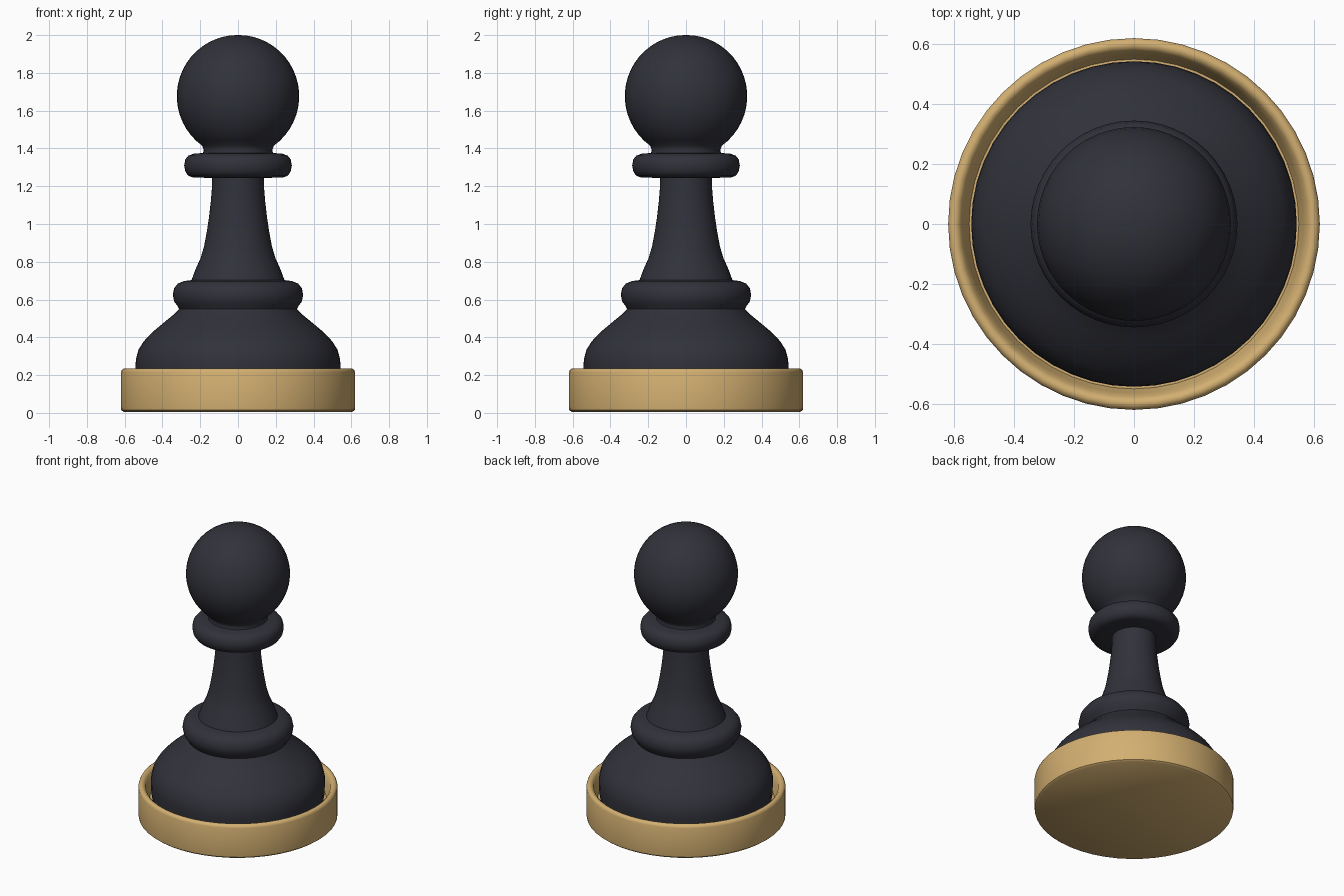
import bpy, bmesh, math

if "Cube" in bpy.data.objects:
    bpy.data.objects.remove(bpy.data.objects["Cube"])

SEGMENTS = 48


def material(name, color):
    m = bpy.data.materials.new(name)
    m.diffuse_color = (*color, 1)
    m.use_nodes = True
    m.node_tree.nodes["Principled BSDF"].inputs["Base Color"].default_value = m.diffuse_color
    return m


black = material("charcoal black", (0.031, 0.032, 0.043))
gold = material("warm gold", (0.65, 0.43, 0.165))


def lathe(name, profile, mat, angle=40):
    """Spin an (r, z) profile around z; points with r = 0 become poles."""
    bm = bmesh.new()
    rings = []
    for r, z in profile:
        if r < 1e-5:
            rings.append([bm.verts.new((0, 0, z))])
        else:
            rings.append([bm.verts.new((r * math.cos(a), r * math.sin(a), z))
                          for a in (2 * math.pi * i / SEGMENTS for i in range(SEGMENTS))])
    for lo, hi in zip(rings, rings[1:]):
        for i in range(SEGMENTS):
            j = (i + 1) % SEGMENTS
            if len(lo) == 1:
                bm.faces.new((lo[0], hi[j], hi[i]))
            elif len(hi) == 1:
                bm.faces.new((lo[i], lo[j], hi[0]))
            else:
                bm.faces.new((lo[i], lo[j], hi[j], hi[i]))
    bmesh.ops.recalc_face_normals(bm, faces=bm.faces)
    me = bpy.data.meshes.new(name)
    bm.to_mesh(me)
    bm.free()
    me.materials.append(mat)
    ob = bpy.data.objects.new(name, me)
    bpy.context.collection.objects.link(ob)
    bpy.ops.object.select_all(action='DESELECT')
    ob.select_set(True)
    bpy.context.view_layer.objects.active = ob
    bpy.ops.object.shade_smooth_by_angle(angle=math.radians(angle))
    return ob


# Gold base: shallow dish with a raised rim around the foot of the body
lathe("base_dish", [(0, 0.005), (0.605, 0.005), (0.618, 0.015), (0.62, 0.03),
                    (0.62, 0.215), (0.615, 0.228), (0.603, 0.235), (0.59, 0.233),
                    (0.578, 0.222), (0.565, 0.18), (0.55, 0.13), (0, 0.13)], gold)

# Body: foot, lower ring, tapering stem, collar and round head in one turned profile
body = [(0, 0.12), (0.53, 0.12), (0.54, 0.18), (0.543, 0.25), (0.54, 0.285),
        (0.527, 0.335), (0.498, 0.38), (0.45, 0.43), (0.39, 0.48), (0.335, 0.525),
        (0.312, 0.55)]
ring = [(0.32, 0.565), (0.338, 0.59), (0.345, 0.625), (0.338, 0.66), (0.318, 0.685),
        (0.285, 0.698), (0.246, 0.703)]
stem = [(0.225, 0.76), (0.198, 0.82), (0.18, 0.88), (0.165, 0.96), (0.153, 1.04),
        (0.144, 1.12), (0.139, 1.18), (0.137, 1.244)]
collar = [(0.235, 1.246), (0.263, 1.255), (0.279, 1.278), (0.285, 1.31),
          (0.279, 1.342), (0.263, 1.362), (0.235, 1.372), (0.185, 1.376)]
neck = [(0.181, 1.392)]
head = [(0.324 * math.sin(a), 1.677 - 0.324 * math.cos(a))
        for a in (math.radians(36 + 144 * i / 20) for i in range(20))]
lathe("pawn_body", body + ring + stem + collar + neck + head + [(0, 2.0)], black)
